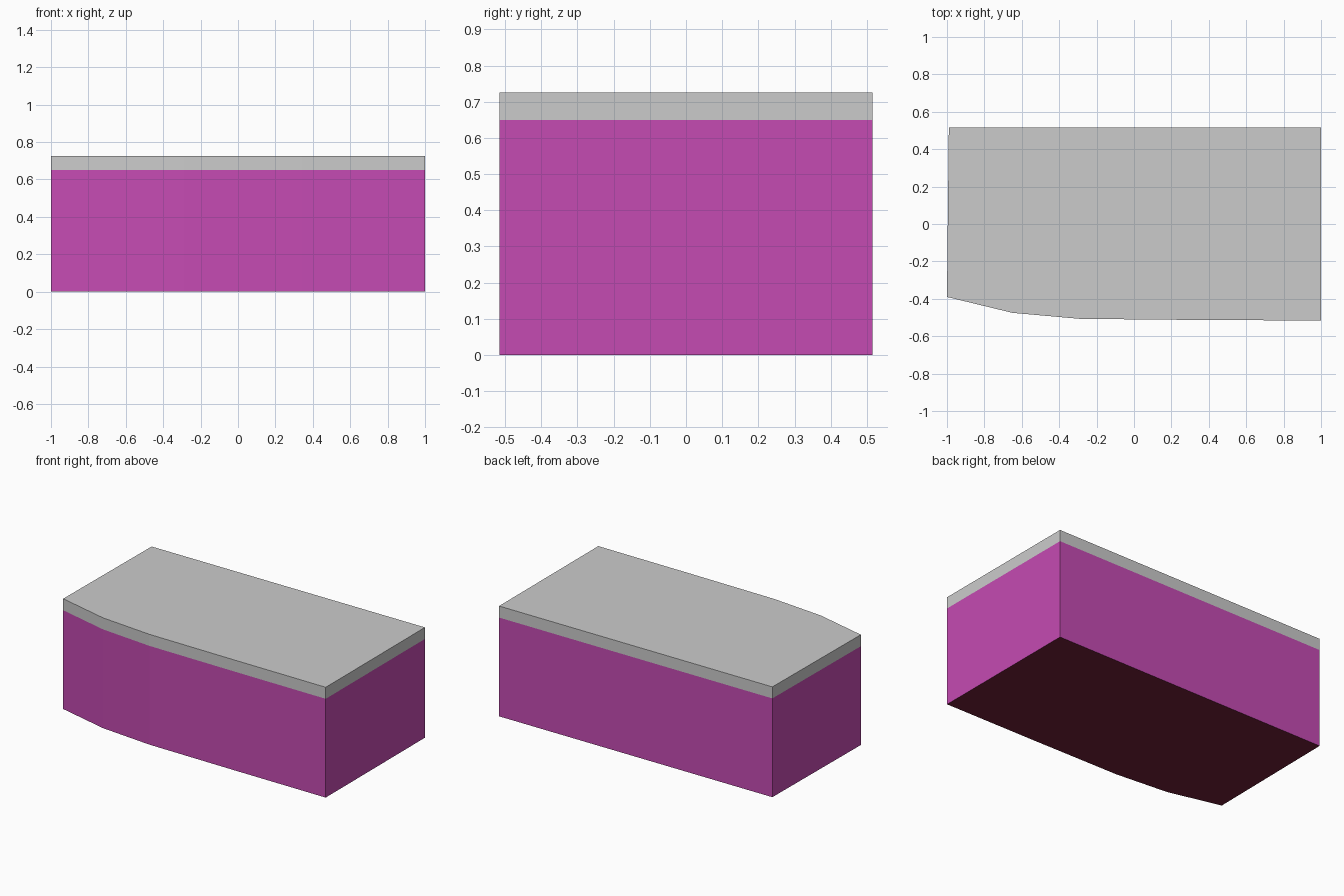
import bpy, bmesh

if "Cube" in bpy.data.objects:
    bpy.data.objects.remove(bpy.data.objects["Cube"])

# Plan outline: straight back and right side, front bowing in towards the left
OUTLINE = [(-1, -0.39), (-0.65, -0.475), (-0.29, -0.507), (0.34, -0.513),
           (1, -0.516), (1, 0.516), (-0.99, 0.516)]


def material(name, rgb):
    mat = bpy.data.materials.new(name)
    mat.diffuse_color = (*rgb, 1)
    mat.use_nodes = True
    mat.node_tree.nodes["Principled BSDF"].inputs["Base Color"].default_value = mat.diffuse_color
    return mat


def slab(name, z0, z1, mats=(), grow=0.0):
    """Extrude the plan outline between two heights."""
    bm = bmesh.new()
    k = 1 + grow
    base = bm.faces.new([bm.verts.new((x * k, y * k, z0)) for x, y in OUTLINE])
    top = bmesh.ops.extrude_face_region(bm, geom=[base], use_keep_orig=True)["geom"]
    verts = [v for v in top if isinstance(v, bmesh.types.BMVert)]
    bmesh.ops.translate(bm, vec=(0, 0, z1 - z0), verts=verts)
    bmesh.ops.recalc_face_normals(bm, faces=bm.faces)
    if len(mats) > 1:
        for f in bm.faces:
            if f.normal.z < -0.5:
                f.material_index = 1
    mesh = bpy.data.meshes.new(name)
    bm.to_mesh(mesh)
    bm.free()
    for m in mats:
        mesh.materials.append(m)
    obj = bpy.data.objects.new(name, mesh)
    bpy.context.collection.objects.link(obj)
    return obj


magenta = material("magenta", (0.56, 0.07, 0.45))
dark_red = material("dark_red", (0.16, 0.015, 0.04))

# Block body with a dark underside, and the grey upper band
slab("body", 0, 0.65, (magenta, dark_red))
slab("top_band", 0.65, 0.726)
